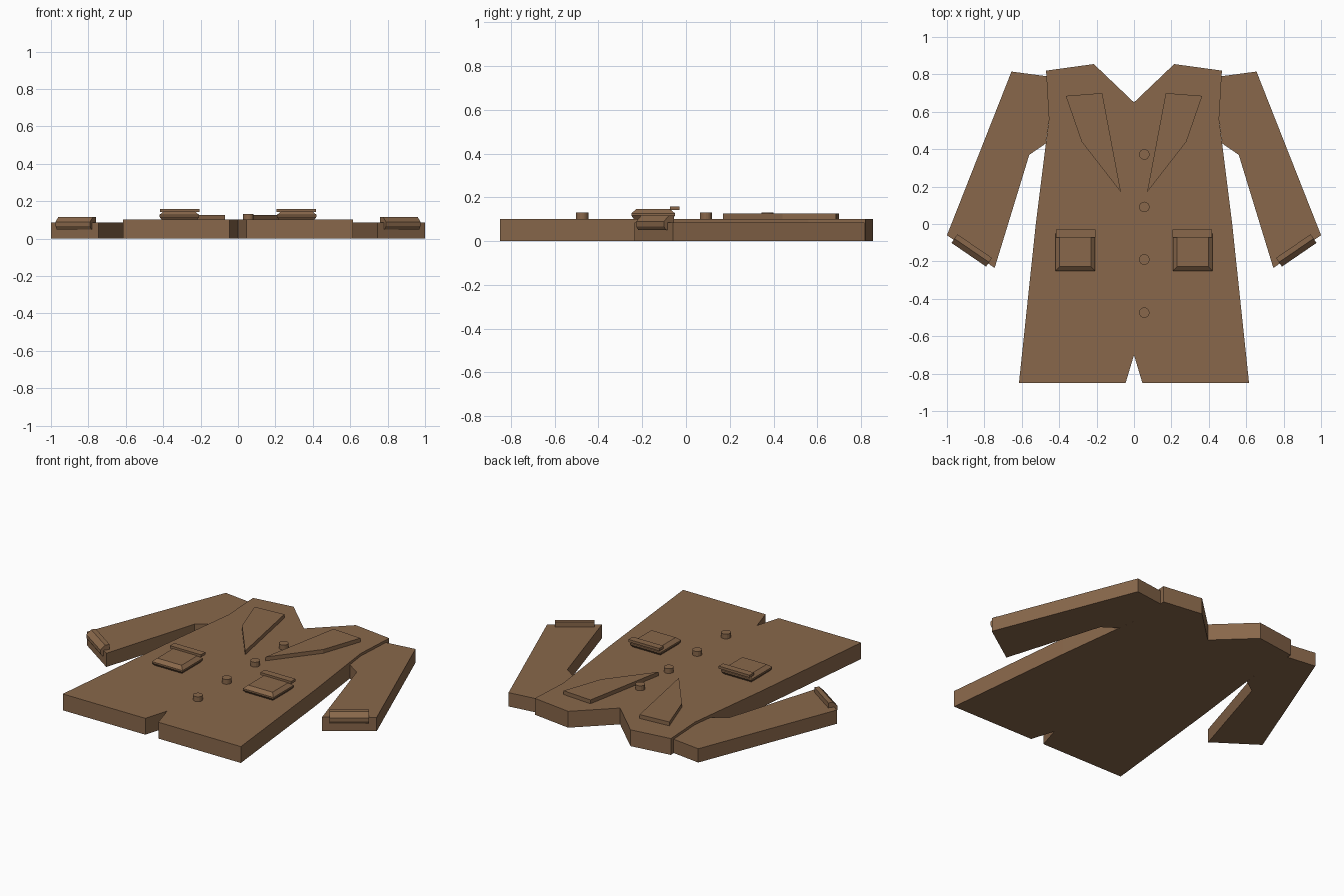
import bpy, bmesh, math
from mathutils import Matrix

if "Cube" in bpy.data.objects:
    bpy.data.objects.remove(bpy.data.objects["Cube"])

# One brown cloth colour throughout
COLOUR = (0.25, 0.137, 0.07, 1)
cloth = bpy.data.materials.new("brown cloth")
cloth.use_nodes = True
cloth.diffuse_color = COLOUR
shader = next(n for n in cloth.node_tree.nodes if n.type == "BSDF_PRINCIPLED")
shader.inputs["Base Color"].default_value = COLOUR
shader.inputs["Roughness"].default_value = 0.8


def loft(name, rings, transform=None):
    """Join rings of matching points into a closed solid."""
    bm = bmesh.new()
    loops = [[bm.verts.new(p) for p in ring] for ring in rings]
    n = len(loops[0])
    bm.faces.new(loops[0][::-1])
    bm.faces.new(loops[-1])
    for low, high in zip(loops, loops[1:]):
        for i in range(n):
            j = (i + 1) % n
            bm.faces.new((low[i], low[j], high[j], high[i]))
    if transform:
        bm.transform(transform)
    bmesh.ops.recalc_face_normals(bm, faces=bm.faces)
    mesh = bpy.data.meshes.new(name)
    bm.to_mesh(mesh)
    bm.free()
    mesh.materials.append(cloth)
    obj = bpy.data.objects.new(name, mesh)
    bpy.context.collection.objects.link(obj)
    return obj


def slab(name, outline, bottom, top, transform=None):
    return loft(name, [[(x, y, z) for x, y in outline] for z in (bottom, top)], transform)


def rect(x0, x1, y0, y1, inset, z):
    x0, x1, y0, y1 = x0 + inset, x1 - inset, y0 + inset, y1 - inset
    return [(x0, y0, z), (x1, y0, z), (x1, y1, z), (x0, y1, z)]


TOP = 0.102

# Coat body: half outline, mirrored, with neck notch and hem vent
half = [(0.215, 0.855), (0.47, 0.82), (0.455, 0.56), (0.525, 0), (0.615, -0.85), (0.045, -0.85)]
outline = [(0, 0.65)] + half + [(0, -0.70)] + [(-x, y) for x, y in reversed(half)]
slab("coat_body", outline, 0, TOP)

SLEEVE = [(0.467, 0.79), (0.655, 0.815), (1, -0.06), (0.745, -0.235),
          (0.56, 0.37), (0.472, 0.43), (0.455, 0.56)]
LAPEL = [(0.17, 0.70), (0.365, 0.685), (0.28, 0.44), (0.07, 0.17)]
# Cuff section: distance past the sleeve end, height
CUFF = [(-0.036, 0.05), (0.008, 0.05), (0.02, 0.068), (0.02, 0.09), (-0.008, 0.117), (-0.036, 0.117)]

for side, label in ((1, "left"), (-1, "right")):
    flip = Matrix.Scale(side, 4, (1, 0, 0))
    slab(label + "_sleeve", SLEEVE, 0, 0.086, flip)
    slab(label + "_lapel", LAPEL, TOP - 0.01, 0.126, flip)

    # Cuff strap lying across the end of the sleeve
    place = flip @ Matrix.Translation((0.872, -0.148, 0)) @ Matrix.Rotation(math.radians(34.4), 4, "Z")
    loft(label + "_cuff", [[(x, -d, z) for d, z in CUFF] for x in (-0.112, 0.112)], place)

    # Padded pocket with a flat flap
    steps = ((0.015, TOP - 0.005), (0, 0.117), (0, 0.127), (0.022, 0.146))
    loft(label + "_pocket", [rect(0.208, 0.42, -0.25, -0.05, i, z) for i, z in steps], flip)
    loft(label + "_pocket_flap", [rect(0.205, 0.418, -0.073, -0.03, 0, z) for z in (0.143, 0.159)], flip)

# Row of buttons
circle = [(math.cos(math.tau * i / 16), math.sin(math.tau * i / 16)) for i in range(16)]
for number, y in enumerate((0.372, 0.091, -0.19, -0.474), 1):
    slab(f"button_{number}", [(0.055 + 0.028 * c, y + 0.028 * s) for c, s in circle], TOP - 0.01, 0.132)
